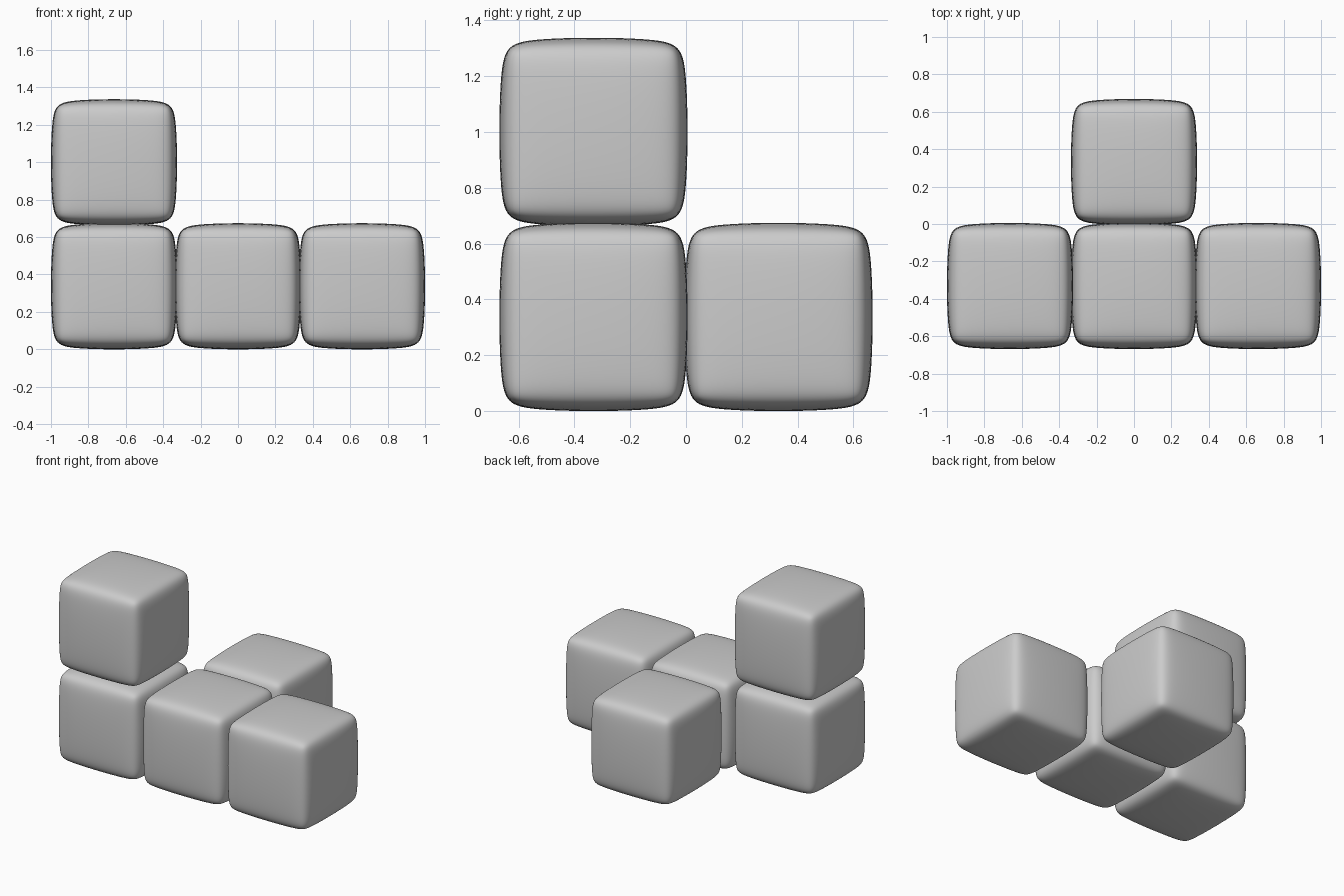
import bpy

if "Cube" in bpy.data.objects:
    bpy.data.objects.remove(bpy.data.objects["Cube"])

PITCH = 0.663   # spacing between neighbouring blocks
SIZE = 0.674    # finished width of one block
BEVEL = 0.058


def soft_block(name, col, row, level):
    # chamfered cube, smoothed so the faces swell gently
    cage = SIZE + BEVEL / 6
    bpy.ops.mesh.primitive_cube_add(
        size=cage,
        location=(col * PITCH, (row - 0.5) * PITCH, SIZE / 2 + level * PITCH))
    ob = bpy.context.object
    ob.name = name
    bevel = ob.modifiers.new("chamfer", 'BEVEL')
    bevel.width = BEVEL
    bevel.segments = 1
    bevel.limit_method = 'NONE'
    sub = ob.modifiers.new("soften", 'SUBSURF')
    sub.levels = sub.render_levels = 4
    bpy.ops.object.shade_smooth()
    return ob


# row of three, one behind the middle, one stacked on the left
soft_block("left_block", -1, 0, 0)
soft_block("middle_block", 0, 0, 0)
soft_block("right_block", 1, 0, 0)
soft_block("back_block", 0, 1, 0)
soft_block("top_block", -1, 0, 1)
